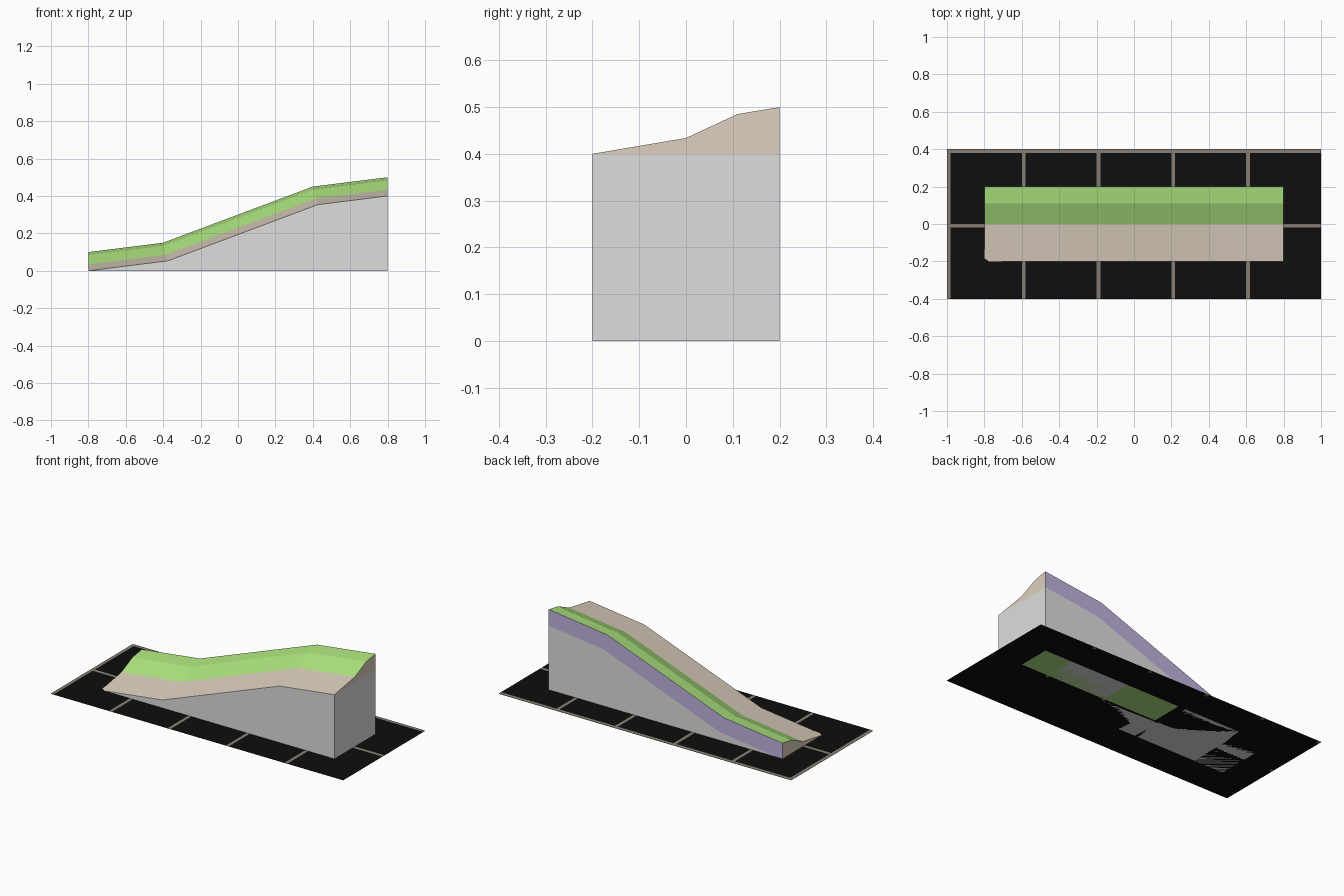
import bpy, bmesh

if "Cube" in bpy.data.objects:
    bpy.data.objects.remove(bpy.data.objects["Cube"])


def mat(name, rgb):
    lin = [((c / 255 + 0.055) / 1.055) ** 2.4 if c > 10 else c / 255 / 12.92 for c in rgb]
    m = bpy.data.materials.new(name)
    m.diffuse_color = (*lin, 1)
    m.use_nodes = True
    m.node_tree.nodes["Principled BSDF"].inputs["Base Color"].default_value = m.diffuse_color
    return m


GREY = mat("pale grey", (222, 222, 222))
TAN = mat("tan path", (221, 208, 190))
GREEN = mat("grass green", (174, 229, 127))
PURPLE = mat("dusty purple", (193, 180, 224))
BLACK = mat("black floor", (14, 14, 14))
LINE = mat("floor line", (136, 127, 114))


def finish(name, bm, mats):
    me = bpy.data.meshes.new(name)
    bm.to_mesh(me)
    bm.free()
    for m in mats:
        me.materials.append(m)
    ob = bpy.data.objects.new(name, me)
    bpy.context.collection.objects.link(ob)
    return ob


def sheet(name, xs, ys, z, up, mats, rule):
    """Flat grid cut at xs and ys, coloured by a rule on each cell centre."""
    bm = bmesh.new()
    v = [[bm.verts.new((x, y, z)) for y in ys] for x in xs]
    for i in range(len(xs) - 1):
        for j in range(len(ys) - 1):
            q = [v[i][j], v[i + 1][j], v[i + 1][j + 1], v[i][j + 1]]
            f = bm.faces.new(q if up else q[::-1])
            f.material_index = rule((xs[i] + xs[i + 1]) / 2, (ys[j] + ys[j + 1]) / 2)
    return finish(name, bm, mats)


# Floor: 0.4 tiles, each with a line on its left and back edge
W = 0.02
xs = sorted([-1 + 0.4 * i for i in range(6)] + [-1 + 0.4 * i + W for i in range(5)])
ys = [-0.4, -W, 0, 0.4 - W, 0.4]


def on_lines(x, y):
    return (x + 1) % 0.4 < W, (y + 0.4) % 0.4 > 0.4 - W


def underside(x, y):
    if -0.15 < x < 0.8 and 0 < y < 0.2:
        return 2
    return int(all(on_lines(x, y)))


sheet("floor_top", xs, ys, 0.003, True, [BLACK, LINE], lambda x, y: int(any(on_lines(x, y))))
sheet("floor_underside", sorted(xs + [-0.15, 0.8]), sorted(ys + [0.2]), 0, False,
      [BLACK, LINE, GREEN], underside)


# Lengthwise ramp profile, raised by h; the bends slide back as it rises
def profile(h):
    s = 0.25 * (0.1 - h)
    return [(-0.8, h), (-0.4 + s, h + 0.05 + s / 8),
            (0.4 + s, h + 0.35 + s / 8), (0.8, h + 0.4)]


# Grey body: the low profile extruded across the width
bm = bmesh.new()
low = profile(0)
a = [bm.verts.new((x, -0.2, z)) for x, z in low + [(0.8, 0)]]
b = [bm.verts.new((x, 0.2, z)) for x, z in low + [(0.8, 0)]]
bm.faces.new(a)
bm.faces.new(b)
n = len(a)
for i in range(n):
    if i not in (0, 1, 2):  # sloping top is covered by the bank
        bm.faces.new((a[i], a[(i + 1) % n], b[(i + 1) % n], b[i]))
bmesh.ops.recalc_face_normals(bm, faces=bm.faces)
finish("ramp_body", bm, [GREY])

# Bank on top: tan path, green grass, tan ends, purple back
bm = bmesh.new()
section = [(-0.2, 0), (0, 0.034), (0.11, 0.085), (0.2, 0.1)]
rows = [[bm.verts.new((x, y, z)) for x, z in profile(h)] for y, h in section]
rows.append([bm.verts.new((x, 0.2, z)) for x, z in low])
for r, m in enumerate([0, 1, 1, 2]):
    for i in range(3):
        f = bm.faces.new((rows[r][i], rows[r][i + 1], rows[r + 1][i + 1], rows[r + 1][i]))
        f.material_index = m
bm.faces.new([r[0] for r in rows])
bm.faces.new([r[-1] for r in reversed(rows)])
bm.normal_update()
finish("sloped_bank", bm, [TAN, GREEN, PURPLE])
